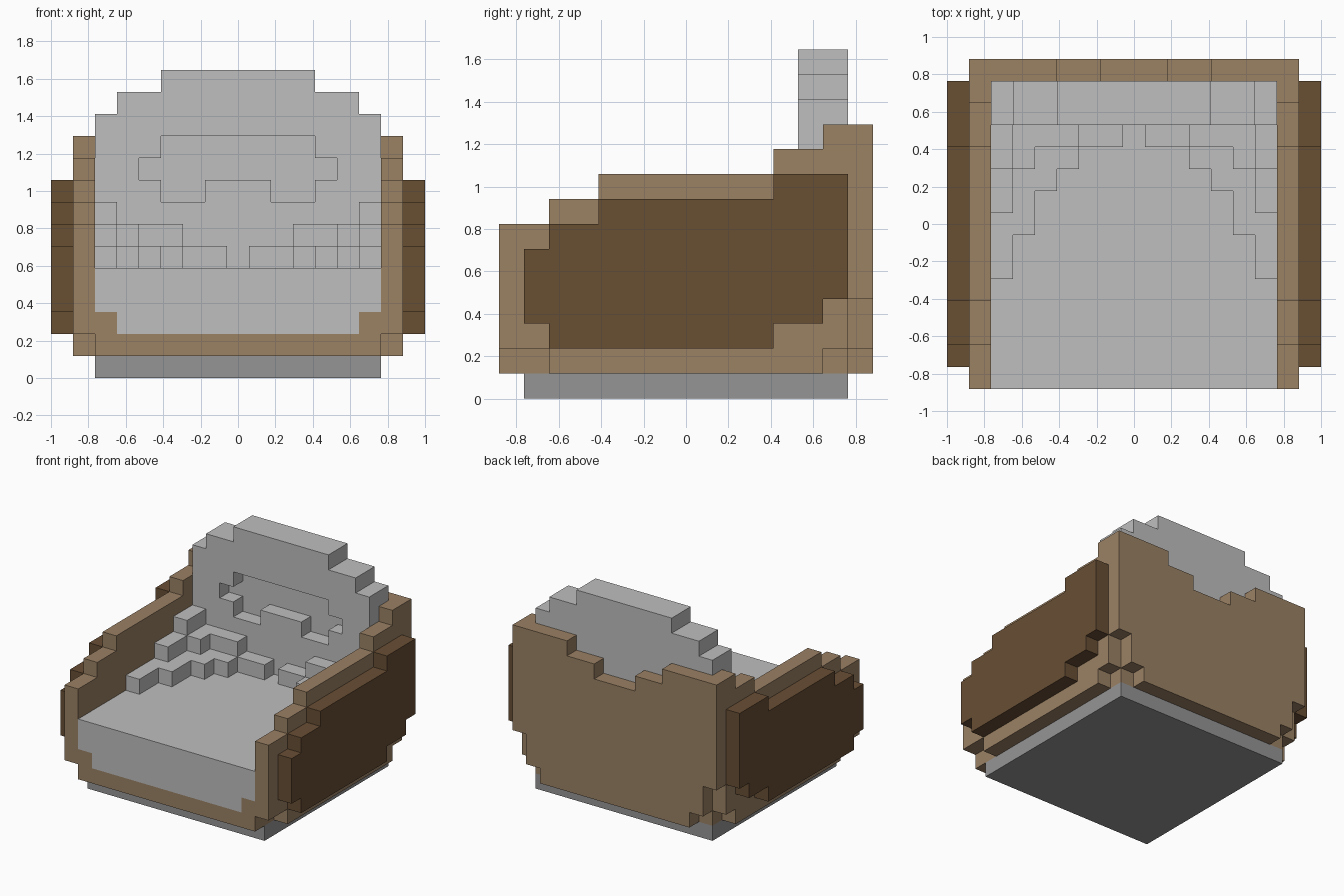
import bpy, bmesh

if "Cube" in bpy.data.objects:
    bpy.data.objects.remove(bpy.data.objects["Cube"])

U = 2 / 17                      # one block
CENTRE = (8.5, 7.5, 0)          # block grid position of the origin


def material(name, rgb):
    lin = [((c / 255 + 0.055) / 1.055) ** 2.4 for c in rgb] + [1]
    m = bpy.data.materials.new(name)
    m.use_nodes = True
    m.diffuse_color = lin
    m.node_tree.nodes["Principled BSDF"].inputs["Base Color"].default_value = lin
    return m


TAN = material("tan frame", (155, 129, 100))
BROWN = material("dark brown panel", (104, 78, 52))
LIGHT = material("light grey cushion", (191, 191, 191))
GREY = material("mid grey base", (149, 149, 149))


def prism(name, axis, outline, lo, hi, mat, mirror=False):
    """Extrude an outline of block coordinates along an axis from lo to hi."""
    def place(a, b, h):
        p = {"x": (h, a, b), "y": (a, h, b), "z": (a, b, h)}[axis]
        return [(v - c) * U for v, c in zip(p, CENTRE)]

    bm = bmesh.new()
    face = bm.faces.new([bm.verts.new(place(a, b, lo)) for a, b in outline])
    ext = bmesh.ops.extrude_face_region(bm, geom=[face])
    offset = [q - p for p, q in zip(place(0, 0, lo), place(0, 0, hi))]
    bmesh.ops.translate(bm, vec=offset,
                        verts=[g for g in ext["geom"] if isinstance(g, bmesh.types.BMVert)])
    bmesh.ops.recalc_face_normals(bm, faces=bm.faces)
    mesh = bpy.data.meshes.new(name)
    bm.to_mesh(mesh)
    bm.free()
    mesh.materials.append(mat)
    ob = bpy.data.objects.new(name, mesh)
    bpy.context.collection.objects.link(ob)
    if mirror:
        ob.modifiers.new("Mirror", "MIRROR").use_axis[0] = True
    return ob


def both(half):
    """Complete a right-half outline with its mirror image."""
    return half + [(17 - a, b) for a, b in reversed(half)]


# Plinth and stepped floor of the shell
prism("base", "z", both([(15, 1), (15, 14)]), 0, 1, GREY)
prism("frame_floor", "z", both([(15, 0), (15, 2), (16, 2), (16, 13), (15, 13),
                                (15, 14), (14, 14), (14, 15)]), 1, 2, TAN)

# Side walls with stepped armrest tops, outer panels, inner floor rails
prism("side_walls", "x", [(0, 2), (14, 2), (14, 4), (15, 4), (15, 11), (13, 11),
                          (13, 10), (11, 10), (11, 9), (4, 9), (4, 8), (2, 8),
                          (2, 7), (0, 7)], 15, 16, TAN, mirror=True)
prism("side_panels", "x", [(2, 2), (11, 2), (11, 3), (13, 3), (13, 4), (14, 4),
                           (14, 9), (11, 9), (11, 8), (4, 8), (4, 7), (2, 7),
                           (2, 6), (1, 6), (1, 3), (2, 3)], 16, 17, BROWN, mirror=True)
prism("floor_rails", "y", [(14, 2), (15, 2), (15, 3), (14, 3)], 0, 14, TAN, mirror=True)

# Back wall, dipping in the middle
prism("back_wall", "y", both([(15, 2), (15, 11), (12, 11), (12, 10), (10, 10), (10, 9)]),
      14, 15, TAN)

# Seat and backrest cushions
prism("seat_cushion", "y", both([(14, 2), (14, 3), (15, 3), (15, 5)]), 0, 14, LIGHT)
backrest = prism("backrest_cushion", "y",
                 both([(15, 5), (15, 12), (14, 12), (14, 13), (12, 13), (12, 14)]),
                 12, 14, LIGHT)

# Recess in the backrest front
cutter = prism("recess_cutter", "y",
               both([(10, 9), (10, 8), (12, 8), (12, 9), (13, 9), (13, 10), (12, 10), (12, 11)]),
               11, 13, LIGHT)
cutter.hide_render = True
cut = backrest.modifiers.new("Recess", "BOOLEAN")
cut.operation, cut.solver, cut.object = "DIFFERENCE", "EXACT", cutter
bpy.context.view_layer.objects.active = backrest
bpy.ops.object.modifier_apply(modifier=cut.name)
bpy.data.objects.remove(cutter)

# Stepped corner padding where the seat meets the sides and back
padding = [
    [(2, 5), (3, 5), (3, 7), (4, 7), (4, 9), (5, 9), (5, 10), (6, 10), (6, 11),
     (8, 11), (8, 12), (2, 12)],
    [(2, 8), (3, 8), (3, 10), (4, 10), (4, 11), (6, 11), (6, 12), (2, 12)],
    [(2, 10), (3, 10), (3, 12), (2, 12)],
]
for i, outline in enumerate(padding):
    prism(f"corner_padding_{i + 1}", "z", outline, 5 + i, 6 + i, LIGHT, mirror=True)
